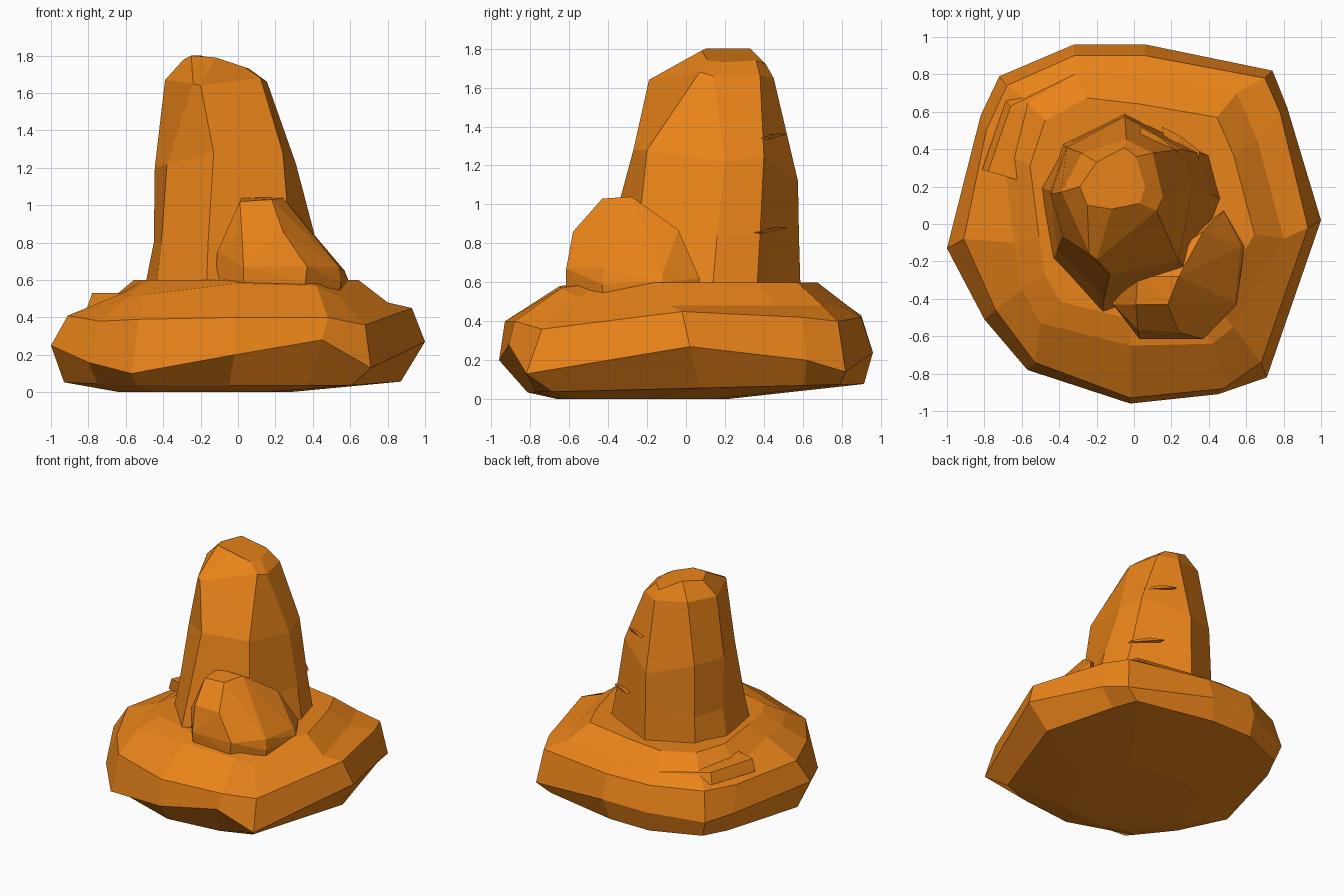
import bpy, bmesh

mat = bpy.data.materials.new("orange_rock")
mat.diffuse_color = (0.82, 0.23, 0.01, 1)


def finish(name, bm):
    bmesh.ops.recalc_face_normals(bm, faces=bm.faces[:])
    me = bpy.data.meshes.new(name)
    bm.to_mesh(me)
    bm.free()
    me.materials.append(mat)
    ob = bpy.data.objects.new(name, me)
    bpy.context.collection.objects.link(ob)
    return ob


def loft(name, rings):
    """Skin a stack of equal-count rings and cap both ends."""
    bm = bmesh.new()
    vs = [[bm.verts.new(p) for p in r] for r in rings]
    n = len(vs[0])
    for a, b in zip(vs, vs[1:]):
        for i in range(n):
            j = (i + 1) % n
            bm.faces.new((a[i], a[j], b[j], b[i]))
    bm.faces.new(vs[0][::-1])
    bm.faces.new(vs[-1])
    return finish(name, bm)


def hull(name, pts):
    """Faceted boulder around a few points."""
    bm = bmesh.new()
    for p in pts:
        bm.verts.new(p)
    bmesh.ops.convex_hull(bm, input=bm.verts[:])
    loose = [v for v in bm.verts if not v.link_faces]
    bmesh.ops.delete(bm, geom=loose, context='VERTS')
    bmesh.ops.dissolve_limit(bm, angle_limit=0.07, verts=bm.verts[:], edges=bm.edges[:])
    return finish(name, bm)


def scaled(ring, s, z, cx=0, cy=0):
    return [(cx + (x - cx) * s, cy + (y - cy) * s, z) for x, y, _ in ring]


# Wide base boulder: widest ring, upper rim, shoulder
rim = [(-1, -.13, .25), (-.8, -.51, .16), (-.57, -.78, .1), (-.02, -.96, .2),
       (.45, -.91, .28), (.71, -.82, .13), (1, .02, .27), (.82, .62, .2),
       (.74, .82, .14), (.06, .96, .24), (-.32, .96, .24), (-.72, .79, .2),
       (-.82, .58, .22)]
upper = [(-.91, -.08, .41), (-.74, -.46, .38), (-.53, -.74, .39), (-.02, -.93, .4),
         (.48, -.88, .4), (.68, -.74, .36), (.93, -.02, .45), (.78, .6, .42),
         (.7, .78, .4), (.06, .9, .42), (-.32, .9, .43), (-.68, .74, .42),
         (-.79, .5, .41)]
shoulder = [(-.64, -.1, .52), (-.6, -.35, .5), (-.5, -.53, .52), (-.02, -.65, .58),
            (.42, -.64, .57), (.53, -.55, .52), (.8, -.08, .48), (.66, .45, .48),
            (.55, .7, .48), (.03, .79, .48), (-.32, .83, .48), (-.6, .68, .49),
            (-.7, .38, .48)]
# Underside rises toward the back right
foot = [(x, y, .055 + .025 * y) for x, y, _ in scaled(rim, .9, 0, -.3, .5)]
crest = scaled(shoulder, .8, .6, .02, .05)
loft("base_boulder", [scaled(foot, .5, 0, -.33, -.5), foot, rim, upper, shoulder, crest])

# Low step on the back left of the base
ledge = [(-.78, .28, .53), (-.66, .63, .52), (-.32, .8, .5), (0, .76, .5),
         (0, .4, .54), (-.5, .2, .53)]
hull("back_ledge", ledge + scaled(ledge, 1.04, .44))

# Tall leaning pillar
pillar_foot = [(-.51, .2, .5), (-.44, -.2, .5), (-.17, -.5, .5), (.32, -.29, .5),
               (.48, .13, .5), (.42, .36, .5), (-.05, .59, .5), (-.38, .43, .5)]
pillar_low = [(-.45, .18, .8), (-.41, -.14, .8), (-.16, -.4, .8), (.28, -.25, .8),
              (.41, .16, .84), (.34, .38, .84), (-.05, .58, .84), (-.37, .42, .8)]
pillar_mid = [(-.445, .16, 1.2), (-.38, -.07, 1.22), (-.13, -.27, 1.28), (.24, -.2, 1.28),
              (.31, .2, 1.22), (.26, .4, 1.25), (-.05, .575, 1.12), (-.36, .41, 1.2)]
pillar_top = [(-.39, .17, 1.67), (-.24, -.16, 1.65), (-.2, -.19, 1.64), (.12, .07, 1.68),
              (.155, .14, 1.66), (.1, .38, 1.66), (-.04, .45, 1.65), (-.28, .38, 1.67)]
crown = [(-.29, .2, 1.78), (-.25, .1, 1.8), (-.12, .08, 1.79), (.03, .11, 1.74),
         (.06, .2, 1.73), (.01, .36, 1.74), (-.05, .41, 1.72), (-.2, .33, 1.8)]
loft("pillar", [pillar_foot, pillar_low, pillar_mid, pillar_top, crown])

# Thin chipped ridges on the back right of the pillar
for i, (x, z) in enumerate([(.33, .86), (.21, 1.34)]):
    hull(f"pillar_chip_{i + 1}", [
        (x + .015, .3, z - .01), (x + .02, .39, z), (x - .18, .52, z + .02),
        (x + .005, .4, z - .01), (x - .08, .47, z + .025), (x - .15, .33, z)])

# Small boulder leaning on the front right
block_foot = [(-.12, -.42, .64), (.03, -.61, .59), (.36, -.615, .59),
              (.55, -.43, .59), (.59, -.12, .6), (.48, .07, .62)]
hull("small_boulder", scaled(block_foot, .98, .48) + block_foot + [
    (-.11, -.43, .75), (.03, -.615, .67), (.37, -.615, .67), (.54, -.42, .67),
    (.57, -.12, .65), (.02, -.565, .86), (.24, -.58, .86), (.37, -.04, .87),
    (.01, -.43, 1.02), (.18, -.43, 1.03), (.24, -.28, 1.04), (.02, -.28, 1.04)])
